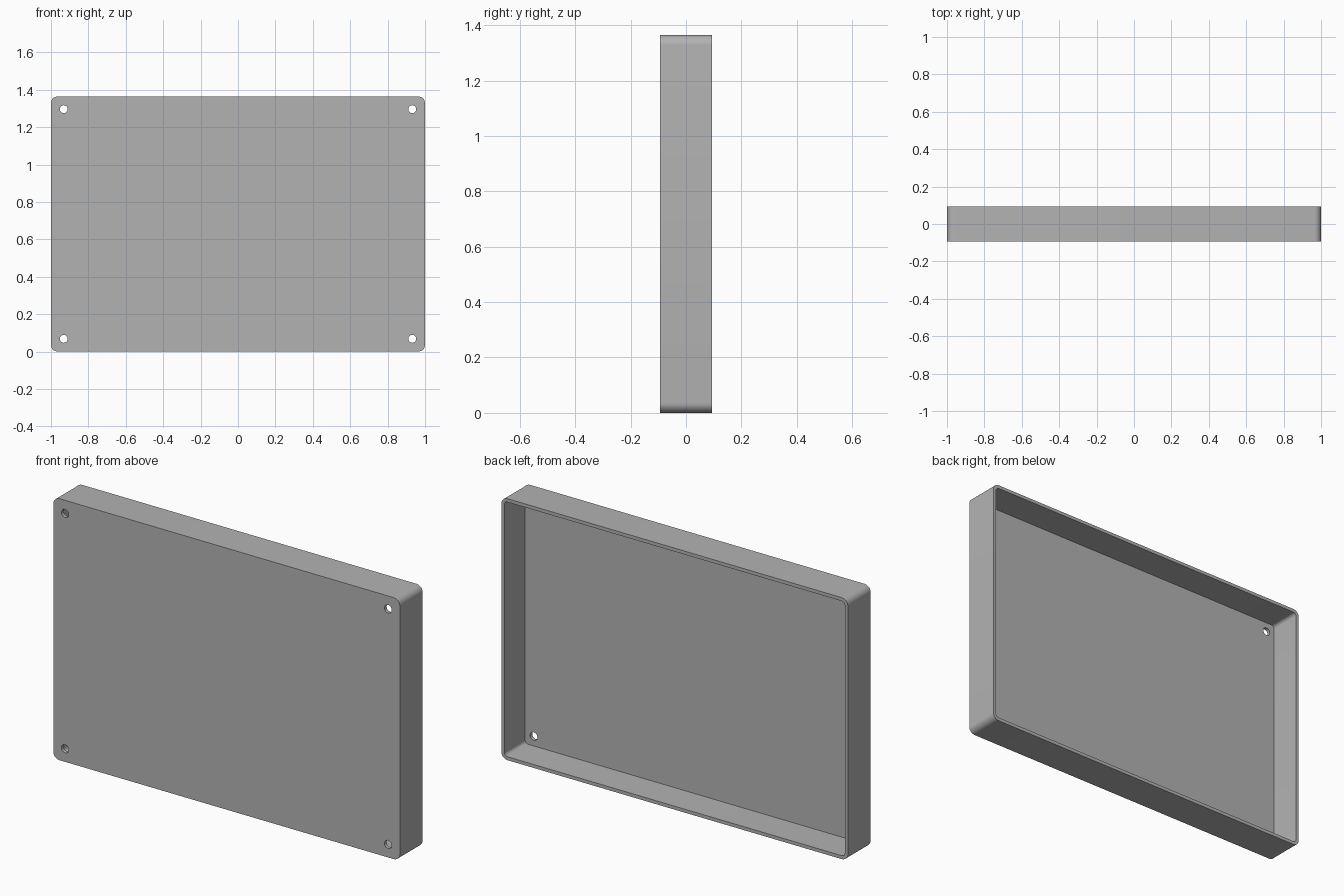
import bpy
import bmesh
from math import cos, sin, pi, radians

if "Cube" in bpy.data.objects:
    bpy.data.objects.remove(bpy.data.objects["Cube"])

WIDTH, HEIGHT, DEPTH = 2.0, 1.364, 0.188
WALL = 0.018
CORNER = 0.036
HOLE_RADIUS, HOLE_INSET = 0.021, 0.068
FRONT, BACK = -DEPTH / 2, DEPTH / 2
FLOOR = FRONT + WALL
MID = HEIGHT / 2


def make_loop(bm, points, y):
    """Closed ring of edges through (x, z) points at depth y."""
    verts = [bm.verts.new((x, y, z)) for x, z in points]
    return [bm.edges.new((a, b)) for a, b in zip(verts, verts[1:] + verts[:1])]


def rounded_rect(inset, steps=8):
    radius = CORNER - inset
    cx, cz = WIDTH / 2 - CORNER, HEIGHT / 2 - CORNER
    points = []
    for quarter, (sx, sz) in enumerate([(1, 1), (-1, 1), (-1, -1), (1, -1)]):
        for i in range(steps + 1):
            a = (quarter + i / steps) * pi / 2
            points.append((sx * cx + radius * cos(a), MID + sz * cz + radius * sin(a)))
    return points


def circle(cx, cz, steps=32):
    angles = [2 * pi * i / steps for i in range(steps)]
    return [(cx + HOLE_RADIUS * cos(a), cz + HOLE_RADIUS * sin(a)) for a in angles]


bm = bmesh.new()

# Shell rings: outer front, outer rim, inner rim, inner floor
outer_front = make_loop(bm, rounded_rect(0), FRONT)
outer_rim = make_loop(bm, rounded_rect(0), BACK)
inner_rim = make_loop(bm, rounded_rect(WALL), BACK)
inner_floor = make_loop(bm, rounded_rect(WALL), FLOOR)
for a, b in [(outer_front, outer_rim), (outer_rim, inner_rim), (inner_rim, inner_floor)]:
    bmesh.ops.bridge_loops(bm, edges=a + b)

# Screw holes through the front panel, one per corner
front_edges, floor_edges = list(outer_front), list(inner_floor)
for sx in (-1, 1):
    for sz in (-1, 1):
        ring = circle(sx * (WIDTH / 2 - HOLE_INSET), MID + sz * (HEIGHT / 2 - HOLE_INSET))
        near, far = make_loop(bm, ring, FRONT), make_loop(bm, ring, FLOOR)
        bmesh.ops.bridge_loops(bm, edges=near + far)
        front_edges += near
        floor_edges += far

# Panel faces around the holes
for edges in (front_edges, floor_edges):
    bmesh.ops.triangle_fill(bm, edges=edges, use_beauty=True)
bmesh.ops.recalc_face_normals(bm, faces=bm.faces[:])

mesh = bpy.data.meshes.new("enclosure_cover")
bm.to_mesh(mesh)
bm.free()
cover = bpy.data.objects.new("enclosure_cover", mesh)
bpy.context.collection.objects.link(cover)

# Single plain grey
grey = bpy.data.materials.new("plain grey")
grey.use_nodes = True
colour = (0.45, 0.45, 0.45, 1)
grey.diffuse_color = colour
grey.node_tree.nodes["Principled BSDF"].inputs["Base Color"].default_value = colour
mesh.materials.append(grey)

bpy.ops.object.select_all(action="DESELECT")
cover.select_set(True)
bpy.context.view_layer.objects.active = cover
bpy.ops.object.shade_smooth_by_angle(angle=radians(30))
